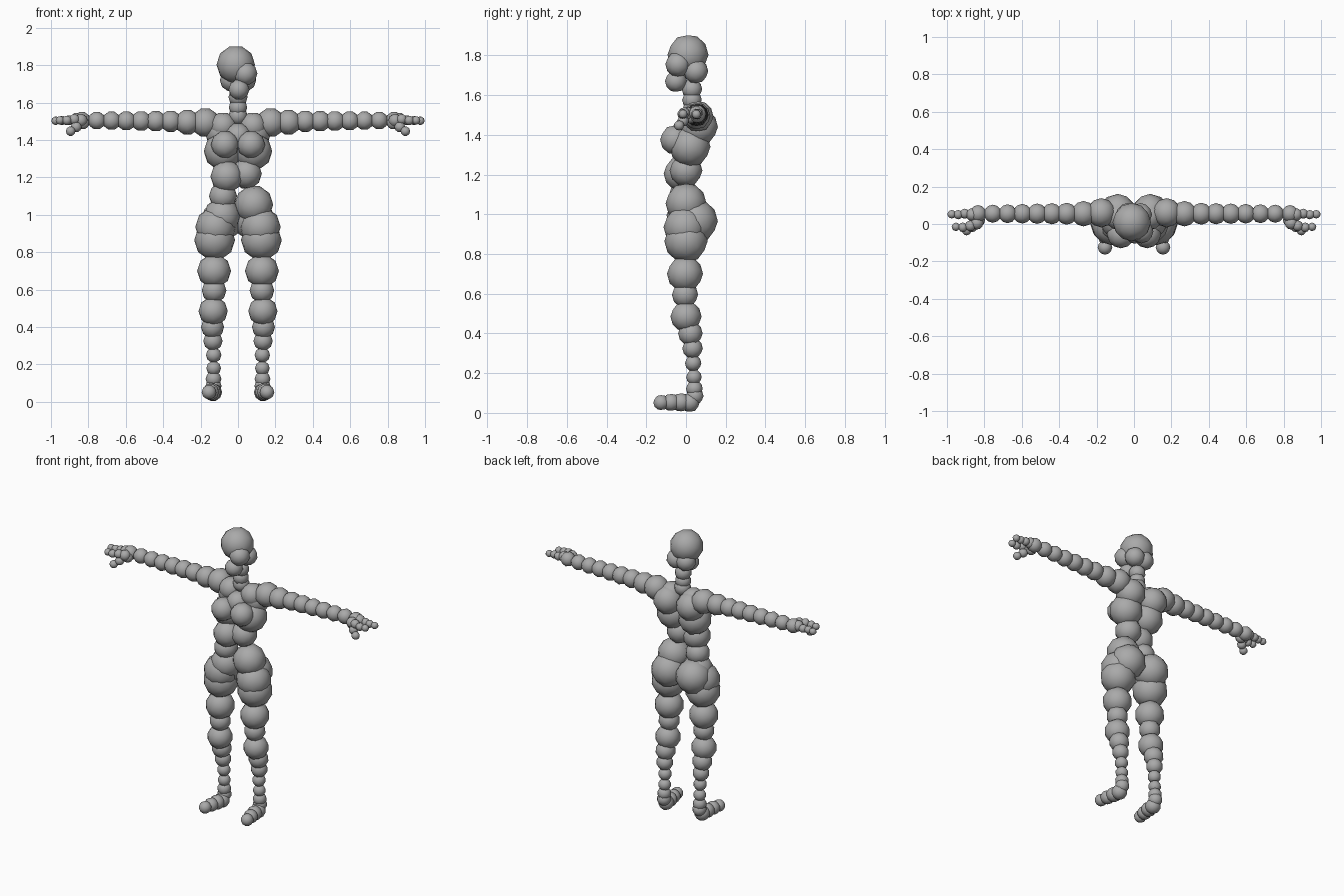
import bpy, bmesh
from mathutils import Matrix

grey = bpy.data.materials.new("clay_grey")
grey.diffuse_color = (0.4, 0.4, 0.4, 1)

# ball orientation: pole faces front/back, flat edge on top
TURN = Matrix(((0, 1, 0, 0), (0, 0, 1, 0), (1, 0, 0, 0), (0, 0, 0, 1)))


def balls(name, items, side=1):
    """One object made of low-poly balls (x, y, z, radius)."""
    bm = bmesh.new()
    for x, y, z, r in items:
        m = Matrix.Translation((x * side, y, z)) @ TURN
        bmesh.ops.create_icosphere(bm, subdivisions=2, radius=r * 1.03, matrix=m)
    for f in bm.faces:
        f.smooth = True
    me = bpy.data.meshes.new(name)
    bm.to_mesh(me)
    bm.free()
    me.materials.append(grey)
    ob = bpy.data.objects.new(name, me)
    bpy.context.collection.objects.link(ob)
    return ob


def pair(name, items):
    balls("left_" + name, items, 1)
    balls("right_" + name, items, -1)


# head and neck
balls("head", [(-.012, .01, 1.803, .1), (.04, -.04, 1.755, .062), (.005, -.05, 1.67, .054)])
pair("jaw", [(.035, .05, 1.72, .06)])
balls("neck", [(0, .03, 1.63, .05), (0, .03, 1.575, .048), (0, .035, 1.53, .05)])

# torso
balls("sternum", [(0, 0, 1.42, .07)])
pair("shoulder_blade", [(.085, .068, 1.44, .09), (.08, .04, 1.475, .072)])
pair("breast", [(.07, -.055, 1.375, .073)])
pair("ribs", [(.08, .02, 1.34, .1)])
balls("waist", [(-.06, -.025, 1.205, .085), (.045, 0, 1.22, .08),
                (-.08, -.01, 1.1, .073), (.085, 0, 1.055, .1), (-.085, 0, .995, .095)])
pair("buttock", [(.09, .05, .965, .107)])

# arms: evenly stepped chain tapering to the wrist
arm = [(.175, .06, 1.493, .076), (.27, .055, 1.495, .066)]
for i in range(7):
    arm.append((.36 + .079 * i, .055, 1.5 + .0008 * i, .057 - .002 * i))
pair("arm", arm)

# hand with two fingers and a lower thumb
pair("fingers", [(.865, .05, 1.51, .034), (.905, .055, 1.505, .026), (.94, .05, 1.505, .024),
                 (.975, .052, 1.503, .022), (.84, .005, 1.505, .034), (.875, -.01, 1.51, .028),
                 (.915, -.018, 1.505, .025), (.952, -.015, 1.505, .022)])
pair("thumb", [(.83, .02, 1.49, .033), (.865, -.015, 1.47, .028), (.895, -.035, 1.447, .025)])

# legs
pair("thigh", [(.12, -.005, .935, .105), (.125, 0, .865, .106), (.128, -.005, .7, .088)])
pair("shin", [(.128, -.005, .595, .064), (.133, 0, .485, .076), (.136, .022, .4, .06),
              (.134, .033, .325, .05), (.13, .036, .25, .04), (.13, .04, .18, .038),
              (.131, .042, .122, .041)])
pair("foot", [(.131, .045, .085, .042), (.133, .02, .052, .047), (.138, -.025, .053, .046),
              (.146, -.075, .053, .043), (.155, -.125, .052, .038)])
